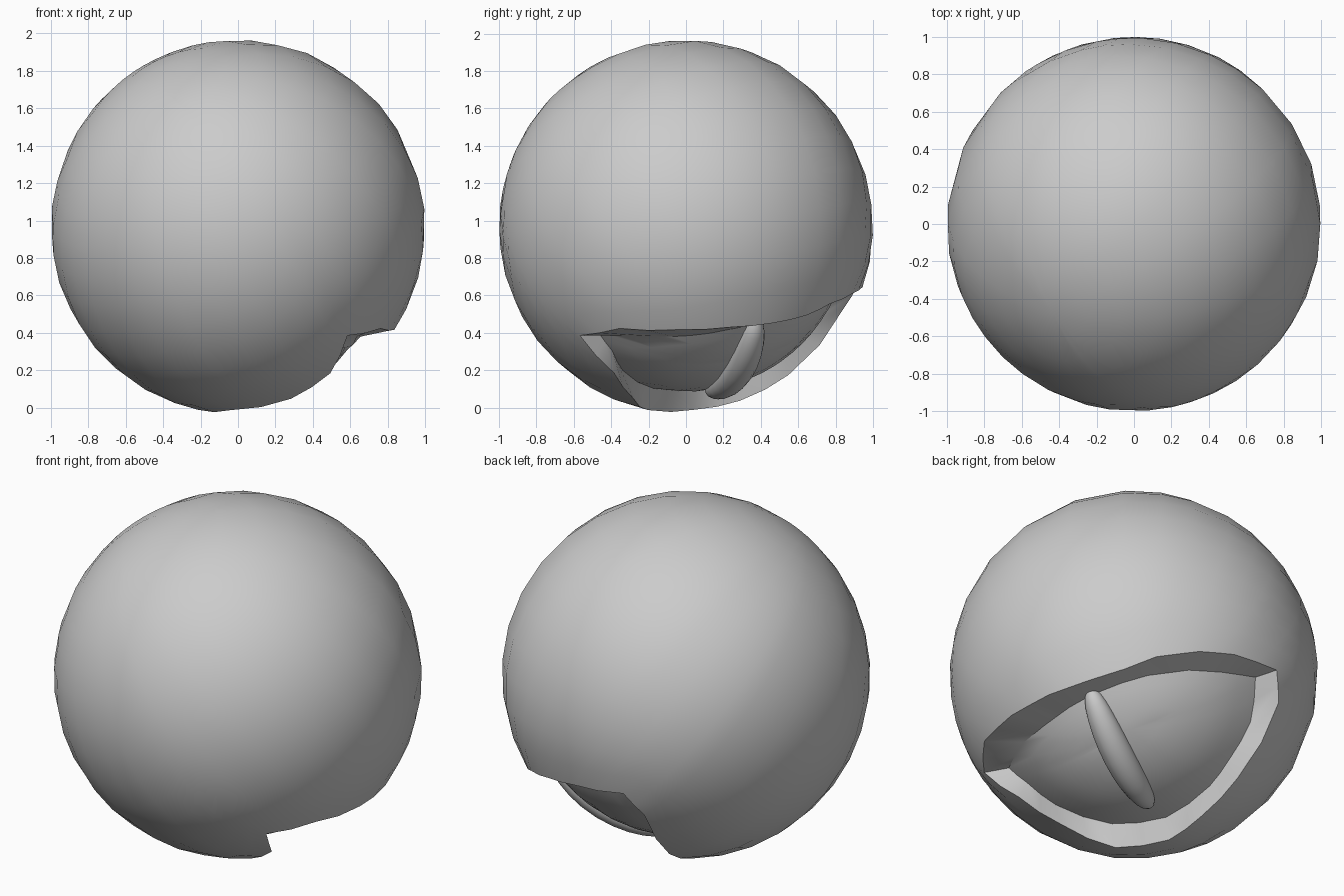
import bpy, bmesh
from math import sqrt, radians, cos, sin, pi
from mathutils import Vector

if "Cube" in bpy.data.objects:
    bpy.data.objects.remove(bpy.data.objects["Cube"])

CENTRE = Vector((0, 0, 0.965))
R_OUT, R_IN = 1.0, 0.88

# viewing frame facing the opening (below, back right)
E = radians(25)
D = Vector((cos(E) / sqrt(2), cos(E) / sqrt(2), -sin(E)))
U = Vector((-1, 1, 0)).normalized()
V = D.cross(U).normalized()

# opening outlines, in that frame: outer lid edge and inner lid edge
OUTER = [(-.815, -.52), (-.79, -.37), (-.62, -.26), (-.40, -.17), (-.18, -.11), (.03, -.055),
         (.20, .005), (.43, .03), (.61, .015), (.82, -.06), (.82, -.235), (.58, -.635),
         (.37, -.825), (.18, -.935), (-.115, -.96), (-.40, -.83), (-.62, -.675)]
INNER = [(-.68, -.50), (-.57, -.39), (-.45, -.32), (-.30, -.235), (-.17, -.175), (.0, -.12),
         (.14, -.085), (.36, -.06), (.53, -.07), (.70, -.09), (.66, -.33), (.54, -.52),
         (.42, -.66), (.17, -.81), (-.13, -.83), (-.43, -.715), (-.58, -.59)]


def on_sphere(u, v, r):
    return u * U + v * V + sqrt(max(0.0, r * r - u * u - v * v)) * D


def outline(points, r):
    dirs = [on_sphere(u, v, r).normalized() for u, v in points]
    out = []
    for i, a in enumerate(dirs):
        b = dirs[(i + 1) % len(dirs)]
        out += [a, a.slerp(b, 0.5)]
    return out


def bridge(bm, a, b):
    n = len(a)
    for i in range(n):
        j = (i + 1) % n
        bm.faces.new((a[i], a[j], b[j], b[i]))


def ring(bm, dirs, r):
    return [bm.verts.new(CENTRE + d * r) for d in dirs]


def cap(bm, dirs, first, pole, r, steps):
    last = first
    for k in range(1, steps):
        nxt = ring(bm, [d.slerp(pole, k / steps) for d in dirs], r)
        bridge(bm, last, nxt)
        last = nxt
    tip = bm.verts.new(CENTRE + pole * r)
    for i in range(len(last)):
        bm.faces.new((last[i], last[(i + 1) % len(last)], tip))


def finish(bm, name, outward=True):
    bm.normal_update()
    for f in bm.faces:
        f.smooth = True
    me = bpy.data.meshes.new(name)
    bm.to_mesh(me)
    bm.free()
    ob = bpy.data.objects.new(name, me)
    bpy.context.collection.objects.link(ob)
    bpy.ops.object.select_all(action='DESELECT')
    bpy.context.view_layer.objects.active = ob
    ob.select_set(True)
    bpy.ops.object.shade_smooth_by_angle(angle=radians(35))
    return ob


out_dirs, in_dirs = outline(OUTER, R_OUT), outline(INNER, R_IN)
pole = on_sphere(0.03, -0.42, 1).normalized()

# outer shell, lid rim and recessed eye surface in one skin
bm = bmesh.new()
edge = ring(bm, out_dirs, R_OUT)
cap(bm, out_dirs, edge, -pole, R_OUT, 14)
inner = ring(bm, in_dirs, R_IN)
bridge(bm, edge, inner)
cap(bm, in_dirs, inner, pole, R_IN, 5)
bmesh.ops.recalc_face_normals(bm, faces=bm.faces[:])
finish(bm, "eyeball_with_lids")

# raised slit pupil, bent along the eye surface
a = on_sphere(-.185, -.15, .92).normalized()
b = on_sphere(.10, -.79, .92).normalized()
side = a.cross(b).normalized()
bm = bmesh.new()
bmesh.ops.create_uvsphere(bm, u_segments=16, v_segments=14, radius=1)
for v in bm.verts:
    x, y, z = v.co
    flat = max(1e-4, sqrt(x * x + y * y))
    fat = flat ** -0.25 if flat > 0.01 else 1
    d = a.slerp(b, (z + 1) / 2)
    v.co = CENTRE + d * (0.88 + 0.085 * y * fat) + side * (0.085 * x * fat)
bmesh.ops.recalc_face_normals(bm, faces=bm.faces[:])
finish(bm, "slit_pupil")
